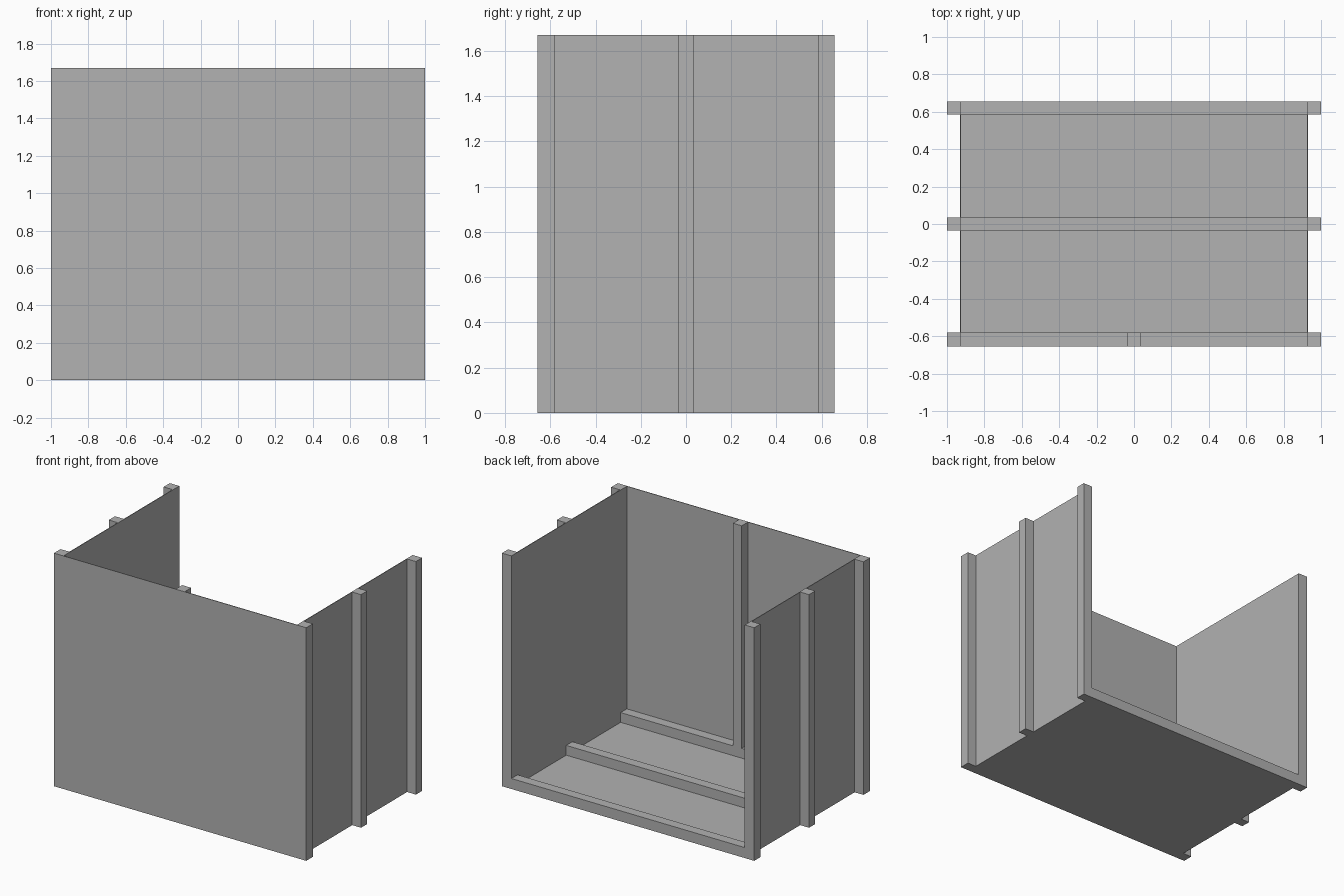
import bpy
import bmesh
from mathutils import Vector

if "Cube" in bpy.data.objects:
    bpy.data.objects.remove(bpy.data.objects["Cube"], do_unlink=True)

grey = bpy.data.materials.new("plain grey")
grey.use_nodes = True
colour = (0.445, 0.445, 0.445, 1)
grey.diffuse_color = colour
grey.node_tree.nodes["Principled BSDF"].inputs["Base Color"].default_value = colour

HEIGHT = 1.67
HALF_X, HALF_Y = 1.0, 0.656
SIDE = 0.93           # outer face of the side panels
SHEET = 0.005         # sheet thickness
BEAM = 0.07           # batten thickness
INNER = SIDE - SHEET
FRONT = -HALF_Y + SHEET


def box(name, low, high):
    """Box between two opposite corners."""
    low, high = Vector(low), Vector(high)
    bm = bmesh.new()
    bmesh.ops.create_cube(bm, size=1)
    for v in bm.verts:
        v.co = (low + high) / 2 + v.co * (high - low)
    mesh = bpy.data.meshes.new(name)
    bm.to_mesh(mesh)
    bm.free()
    mesh.materials.append(grey)
    obj = bpy.data.objects.new(name, mesh)
    bpy.context.collection.objects.link(obj)
    return obj


# Thin sheets: front, floor and the two sides
box("front_panel", (-HALF_X, -HALF_Y, 0), (HALF_X, FRONT, HEIGHT))
box("floor_panel", (-INNER, FRONT, 0), (INNER, HALF_Y, SHEET))
for side, s in (("left", 1), ("right", -1)):
    xs = sorted((s * INNER, s * SIDE))
    box(side + "_panel", (xs[0], FRONT, 0), (xs[1], HALF_Y, HEIGHT))

# Upright battens outside each side panel
rows = {"front": FRONT, "middle": -BEAM / 2, "back": HALF_Y - BEAM}
for side, s in (("left", 1), ("right", -1)):
    xs = sorted((s * SIDE, s * HALF_X))
    for row, y in rows.items():
        box(f"{side}_{row}_post", (xs[0], y, 0), (xs[1], y + BEAM, HEIGHT))

# Battens across the floor, the front one split by the centre post
for row in ("middle", "back"):
    y = rows[row]
    box(row + "_floor_batten", (-INNER, y, SHEET), (INNER, y + BEAM, SHEET + BEAM))
for side, s in (("left", 1), ("right", -1)):
    xs = sorted((s * BEAM / 2, s * INNER))
    box(side + "_front_floor_batten", (xs[0], FRONT, SHEET),
        (xs[1], FRONT + BEAM, SHEET + BEAM))

# Upright batten inside the front panel
box("front_centre_post", (-BEAM / 2, FRONT, SHEET), (BEAM / 2, FRONT + BEAM, HEIGHT))
